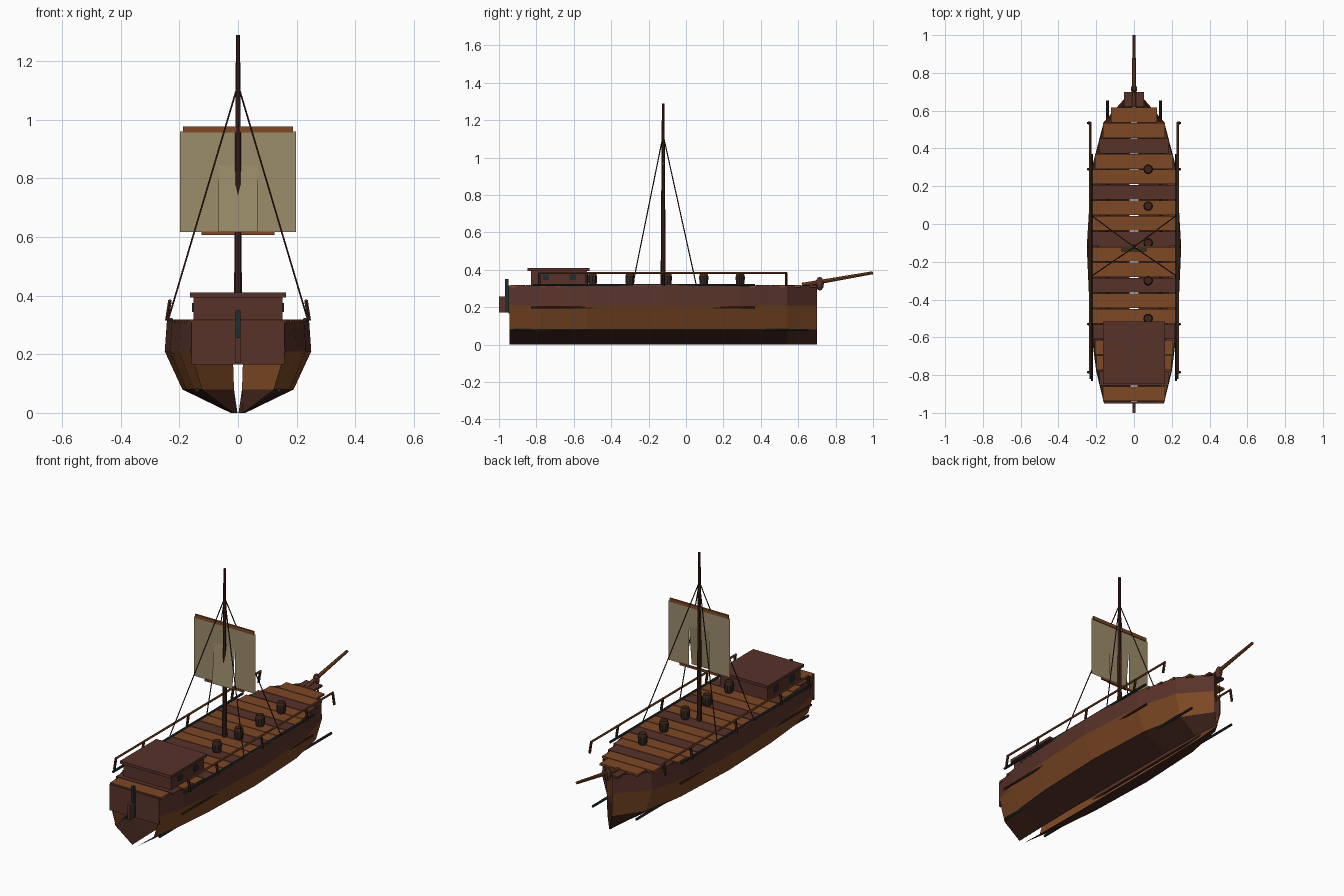
import bpy, bmesh, math
from mathutils import Vector

if "Cube" in bpy.data.objects:
    bpy.data.objects.remove(bpy.data.objects["Cube"])


def material(name, r, g, b):
    m = bpy.data.materials.new(name)
    m.diffuse_color = (r, g, b, 1)
    m.use_nodes = True
    m.node_tree.nodes["Principled BSDF"].inputs["Base Color"].default_value = m.diffuse_color
    return m


ORANGE = material("warm wood", .205, .065, .018)
RED = material("reddish wood", .098, .032, .023)
DARK = material("dark wood", .050, .017, .011)
CLOTH = material("sail cloth", .33, .265, .145)
IRON = material("dark iron", .0144, .026, .029)


def make(name, verts, faces, mats, rule=None):
    me = bpy.data.meshes.new(name)
    me.from_pydata(verts, [], faces)
    for m in mats:
        me.materials.append(m)
    if rule:
        for p in me.polygons:
            p.material_index = rule(p)
    ob = bpy.data.objects.new(name, me)
    bpy.context.collection.objects.link(ob)
    return ob


def box(name, x, y, z, mat):
    """Box from (min, max) ranges."""
    v = [(a, b, c) for a in x for b in y for c in z]
    f = [(0, 1, 3, 2), (4, 6, 7, 5), (0, 4, 5, 1),
         (2, 3, 7, 6), (0, 2, 6, 4), (1, 5, 7, 3)]
    return make(name, v, f, [mat])


def rod(name, a, b, r1, r2, mat, sides=8):
    """Tapered rod between two points."""
    a, b = Vector(a), Vector(b)
    q = (b - a).to_track_quat('Z', 'Y')
    v = []
    for p, r in ((a, r1), (b, r2)):
        for i in range(sides):
            t = 2 * math.pi * i / sides
            v.append(p + q @ Vector((r * math.cos(t), r * math.sin(t), 0)))
    f = [(i, (i + 1) % sides, sides + (i + 1) % sides, sides + i) for i in range(sides)]
    f += [tuple(range(sides))[::-1], tuple(range(sides, 2 * sides))]
    return make(name, v, f, [mat])


# Hull: one cross-section scaled along stations, open along the keel
STATIONS = [(-.945, .16), (-.78, .20), (-.53, .232), (-.12, .25),
            (.29, .225), (.54, .16), (.70, .018)]
SECTION = [(.10, 0), (.76, .08), (1, .21), (.97, .315)]


def half_width(y):
    for (y0, w0), (y1, w1) in zip(STATIONS, STATIONS[1:]):
        if y <= y1:
            return w0 + (w1 - w0) * (y - y0) / (y1 - y0)
    return STATIONS[-1][1]


def hull_band(p):
    return 0 if p.center.z < .08 else 1 if p.center.z < .21 else 2


n = len(SECTION)
for side, s in (("left", -1), ("right", 1)):
    v = [(s * w * k, y, z) for y, w in STATIONS for k, z in SECTION]
    f = []
    for i in range(len(STATIONS) - 1):
        for j in range(n - 1):
            q = (i * n + j, (i + 1) * n + j, (i + 1) * n + j + 1, i * n + j + 1)
            f.append(q if s > 0 else q[::-1])
    make("hull_" + side, v, f, [DARK, ORANGE, RED], hull_band)

# Transom and rudder
box("transom", (-.158, .158), (-.95, -.94), (.165, .315), RED)
box("rudder_post", (-.008, .008), (-.968, -.95), (.17, .35), IRON)
box("rudder_blade", (-.008, .008), (-1, -.96), (.17, .258), RED)

# Deck planks with narrow gaps, every third one darker
for k in range(20):
    y = .70 - .082 * (k + .5)
    w = half_width(y) * .96
    box(f"deck_plank_{k}", (-w, w), (y - .0385, y + .0385), (.306, .318),
        RED if k % 3 == 0 else ORANGE)

# Cabin
box("cabin_walls", (-.152, .152), (-.83, -.53), (.315, .396), RED)
box("cabin_roof", (-.163, .163), (-.848, -.515), (.394, .41), RED)

# Side details: cabin windows, long rub strips, railing, shrouds
POSTS = [-.785, -.53, -.12, .29, .535]
for side, s in (("left", -1), ("right", 1)):
    for i, y in enumerate((-.75, -.605)):
        xs = sorted((s * .150, s * .157))
        box(f"window_{side}_{i}", xs, (y - .017, y + .017), (.345, .375), IRON)
    rod("lower_strip_" + side, (s * .14, -.92, .078), (s * .14, .655, .078), .007, .007, IRON, 6)
    rod("middle_strip_" + side, (s * .222, -.83, .197), (s * .222, .37, .197), .006, .006, DARK, 6)
    rod("upper_strip_" + side, (s * .228, -.82, .318), (s * .228, .37, .318), .007, .007, IRON, 6)
    rod("rail_" + side, (s * .232, -.79, .382), (s * .232, .54, .382), .006, .006, ORANGE, 6)
    for i, y in enumerate(POSTS):
        rod(f"rail_post_{side}_{i}", (s * .243, y, .315), (s * .232, y, .384), .007, .007, DARK, 6)
    for end, y in (("fore", .055), ("aft", -.285)):
        rod(f"shroud_{end}_{side}", (0, -.122, 1.12), (s * .238, y, .318), .003, .003, DARK, 5)

# Mast, yard and boom
rod("mast", (0, -.122, .31), (0, -.122, 1.29), .014, .007, DARK, 8)
box("yard", (-.188, .188), (-.127, -.117), (.957, .977), ORANGE)
box("boom", (-.125, .125), (-.127, -.117), (.607, .619), ORANGE)

# Sail: flat cloth with a loose middle flap swung toward the stern
X, Y = (-.198, -.066, .066, .198), -.122
v, f = [], []


def panel(x0, x1, z0, z1, y0=Y):
    k = len(v)
    v.extend([(x0, y0, z0), (x1, y0, z0), (x1, Y, z1), (x0, Y, z1)])
    f.append((k, k + 1, k + 2, k + 3))


for a, b in ((X[0], X[1]), (X[2], X[3])):
    panel(a, b, .617, .785)
    panel(a, b, .785, .96)
panel(X[1], X[2], .845, .96)
panel(X[1], X[2], .617, .845, Y - .024)
make("sail", v, f, [CLOTH])

# Bowsprit and rounded bow ornament
rod("bowsprit", (0, .62, .318), (0, .999, .384), .012, .008, ORANGE, 8)
bm = bmesh.new()
bmesh.ops.create_uvsphere(bm, u_segments=10, v_segments=6, radius=1)
for p in bm.verts:
    p.co = Vector((p.co.x * .018, p.co.y * .022 + .715, p.co.z * .037 + .325))
me = bpy.data.meshes.new("bow_ornament")
bm.to_mesh(me)
bm.free()
me.materials.append(RED)
bpy.context.collection.objects.link(bpy.data.objects.new("bow_ornament", me))

# Barrels: turned profile with iron hoops
PROFILE = [(.020, 0), (.025, .016), (.025, .024), (.026, .042), (.025, .050), (.020, .066)]
S = 10
for b, y in enumerate((.29, .095, -.10, -.30, -.50)):
    v = [(.075 + r * math.cos(2 * math.pi * i / S), y + r * math.sin(2 * math.pi * i / S), .317 + z)
         for r, z in PROFILE for i in range(S)]
    f = [(j * S + i, j * S + (i + 1) % S, (j + 1) * S + (i + 1) % S, (j + 1) * S + i)
         for j in range(len(PROFILE) - 1) for i in range(S)]
    f += [tuple(range(S))[::-1], tuple(range(len(v) - S, len(v)))]
    make(f"barrel_{b}", v, f, [DARK, IRON],
         lambda p: 1 if p.index < 5 * S and p.index // S in (1, 3) else 0)
